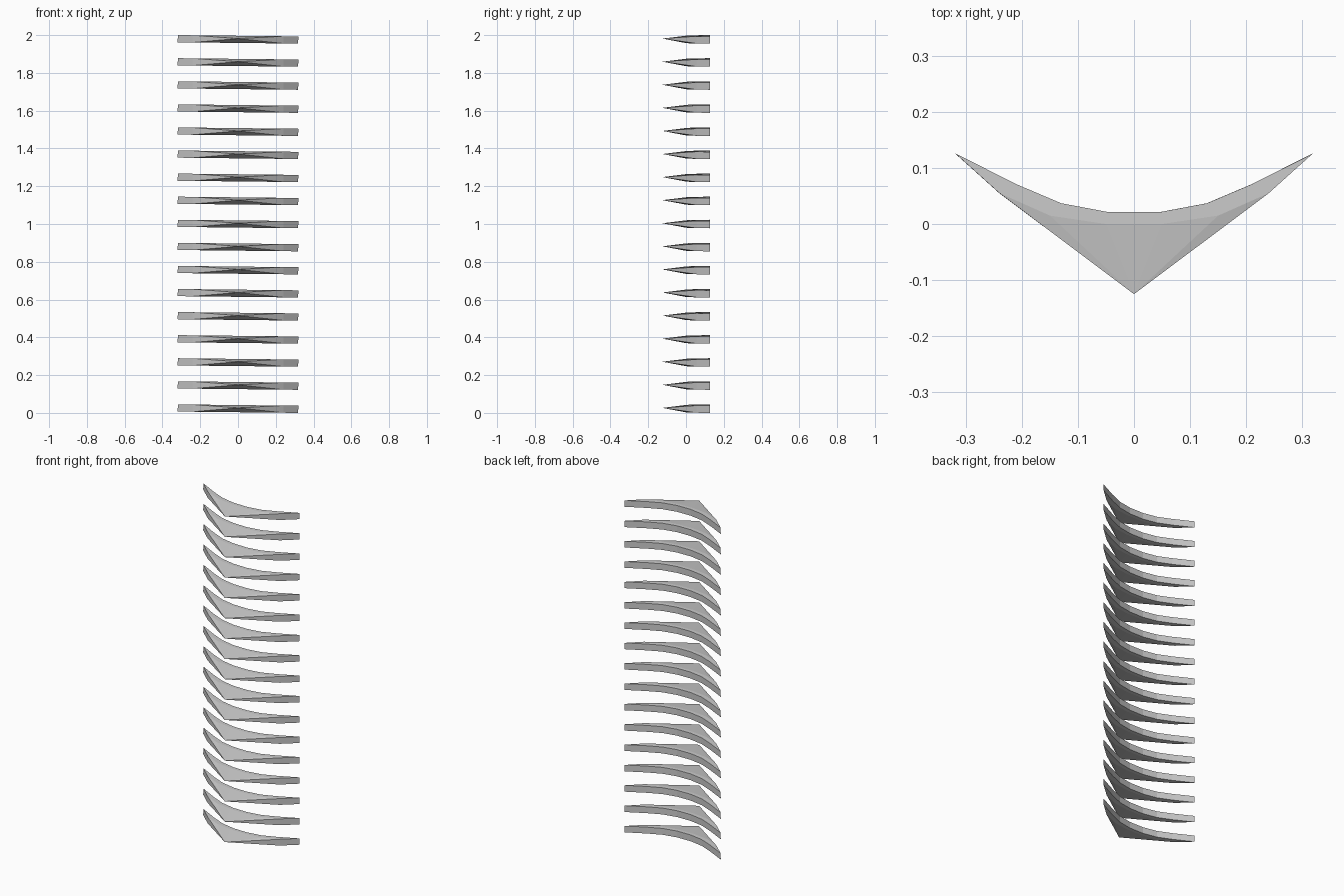
import bpy, bmesh
from mathutils import Matrix

if "Cube" in bpy.data.objects:
    bpy.data.objects.remove(bpy.data.objects["Cube"])

COUNT, LOW, STEP = 17, 0.0225, 1.955 / 16   # blade count, lowest centre, spacing
HALF = 0.019                                # half thickness


def mirror(half):
    """Full left-to-right outline from its right half."""
    return [(-x, y) for x, y in reversed(half)] + half


# Outline of the curved rear edge and the crease where the wedge begins
REAR = mirror([(0.045, 0.021), (0.13, 0.037), (0.21, 0.071), (0.319, 0.126)])
CREASE = mirror([(0.05, 0.0), (0.15, 0.015), (0.24, 0.055)])


def blade_mesh():
    bm = bmesh.new()
    tip = bm.verts.new((0, -0.125, 0.004))
    rear, crease = {}, {}
    for s in (1, -1):
        rear[s] = [bm.verts.new((x, y, s * HALF)) for x, y in REAR]
        crease[s] = [bm.verts.new((x, y, s * HALF)) for x, y in CREASE]
        r, c = rear[s], crease[s]
        # Flat curved band: end triangles and quads between
        bm.faces.new((r[0], c[0], r[1]))
        bm.faces.new((r[-1], r[-2], c[-1]))
        for i in range(5):
            bm.faces.new((r[i + 1], c[i], c[i + 1], r[i + 2]))
        # Wedge running to the front tip
        for a, b in zip(c, c[1:]):
            bm.faces.new((a, tip, b))
    # Rear wall
    for i in range(len(REAR) - 1):
        bm.faces.new((rear[1][i], rear[1][i + 1], rear[-1][i + 1], rear[-1][i]))
    # Outer front walls
    for e in (0, -1):
        bm.faces.new((rear[1][e], crease[1][e], crease[-1][e], rear[-1][e]))
        bm.faces.new((crease[1][e], tip, crease[-1][e]))
    bmesh.ops.recalc_face_normals(bm, faces=bm.faces)
    # Slight sideways lean, left end higher
    bmesh.ops.rotate(bm, verts=bm.verts, cent=(0, 0, 0),
                     matrix=Matrix.Rotation(0.011, 3, 'Y'))
    me = bpy.data.meshes.new("blade")
    bm.to_mesh(me)
    bm.free()
    return me


# Stack of identical floating blades
mesh = blade_mesh()
for i in range(COUNT):
    ob = bpy.data.objects.new(f"blade_{i + 1:02d}", mesh)
    ob.location.z = LOW + i * STEP
    bpy.context.collection.objects.link(ob)
